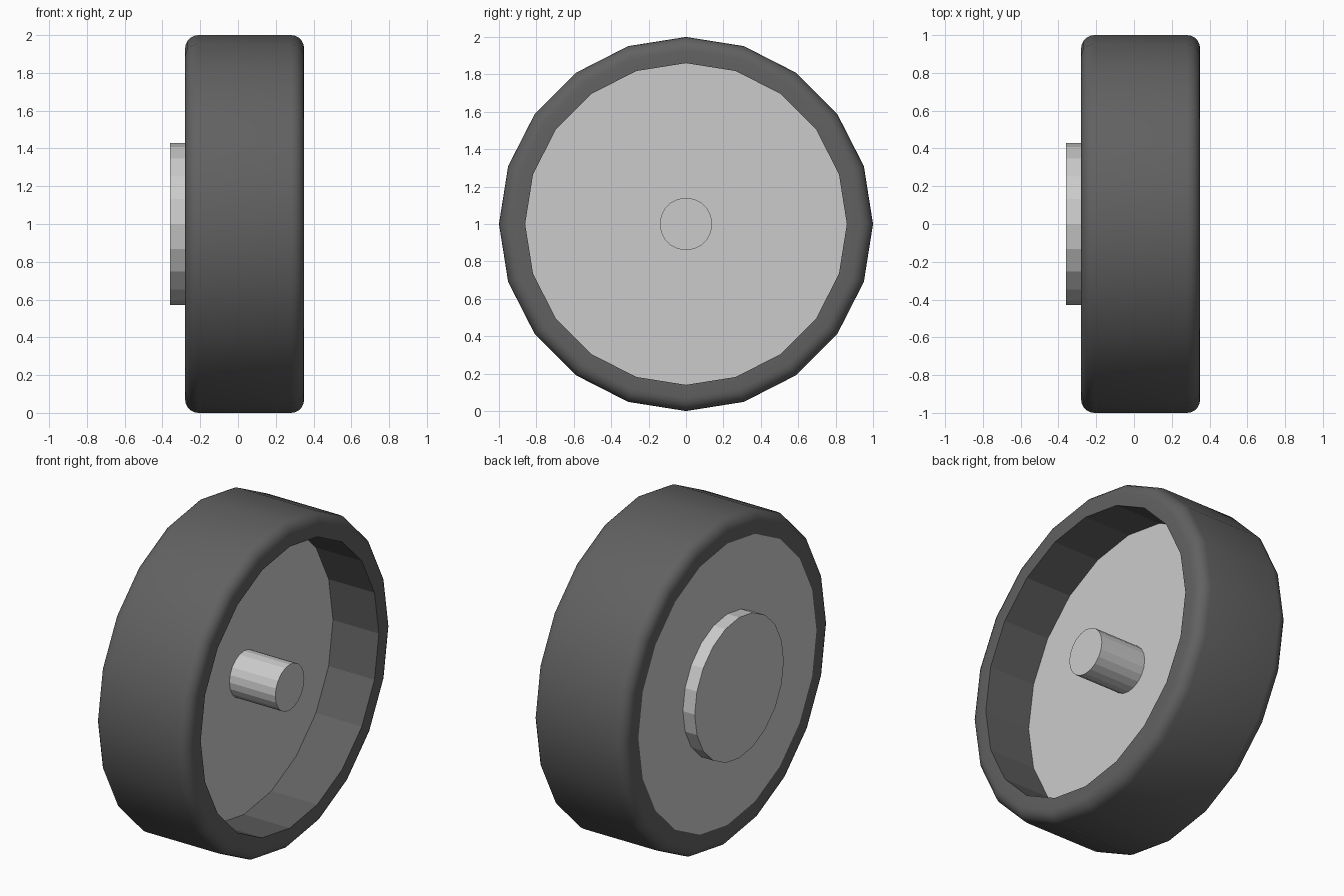
import bpy
from math import sin, cos, pi

if "Cube" in bpy.data.objects:
    bpy.data.objects.remove(bpy.data.objects["Cube"])

SIDES = 20
AXLE_Z = 1.0


def lathe(name, profile, closed=False, smooth=()):
    """Spin (x, radius) points round the x axis; cap the ends if not closed.
    'smooth' holds the profile segments that get smooth shading."""
    n = len(profile)
    verts = [(x, r * cos(2 * pi * k / SIDES), AXLE_Z + r * sin(2 * pi * k / SIDES))
             for x, r in profile for k in range(SIDES)]
    faces, flags = [], []
    for i in range(n if closed else n - 1):
        a, b = i * SIDES, (i + 1) % n * SIDES
        for k in range(SIDES):
            m = (k + 1) % SIDES
            faces.append((a + k, b + k, b + m, a + m))
            flags.append(i in smooth)
    if not closed:
        faces += [tuple(range(SIDES)), tuple(range((n - 1) * SIDES, n * SIDES))[::-1]]
        flags += [False, False]
    # wind the faces outward for profiles that run from -x to +x
    mesh = bpy.data.meshes.new(name)
    mesh.from_pydata(verts, [], [f[::-1] for f in faces])
    mesh.polygons.foreach_set("use_smooth", flags)
    mesh.update()
    obj = bpy.data.objects.new(name, mesh)
    bpy.context.collection.objects.link(obj)
    return obj


# tyre: rounded outer shoulders, flat-faceted inner wall
BACK, FRONT, BORE, FILLET, STEPS = -0.28, 0.35, 0.86, 0.07, 5
arc = [(FILLET * (1 - cos(pi / 2 * i / STEPS)), FILLET * (1 - sin(pi / 2 * i / STEPS)))
       for i in range(STEPS + 1)]
outer = [(BACK + d, 1 - h) for d, h in arc] + [(FRONT - d, 1 - h) for d, h in arc[::-1]]
profile = [(BACK, BORE)] + outer + [(FRONT, BORE)]
tyre = lathe("tyre", profile, closed=True, smooth=range(len(profile) - 1))
rubber = bpy.data.materials.new("dark_rubber")
rubber.diffuse_color = (0.12, 0.12, 0.12, 1)
rubber.use_nodes = True
rubber.node_tree.nodes["Principled BSDF"].inputs["Base Color"].default_value = rubber.diffuse_color
tyre.data.materials.append(rubber)

# wheel disc, back hub cap and axle pin
for name, x0, x1, r in (("wheel_disc", -0.28, 0.04, BORE),
                        ("hub_cap", -0.36, -0.28, 0.43),
                        ("axle_pin", 0.04, 0.35, 0.14)):
    lathe(name, [(x0, r), (x1, r)])
